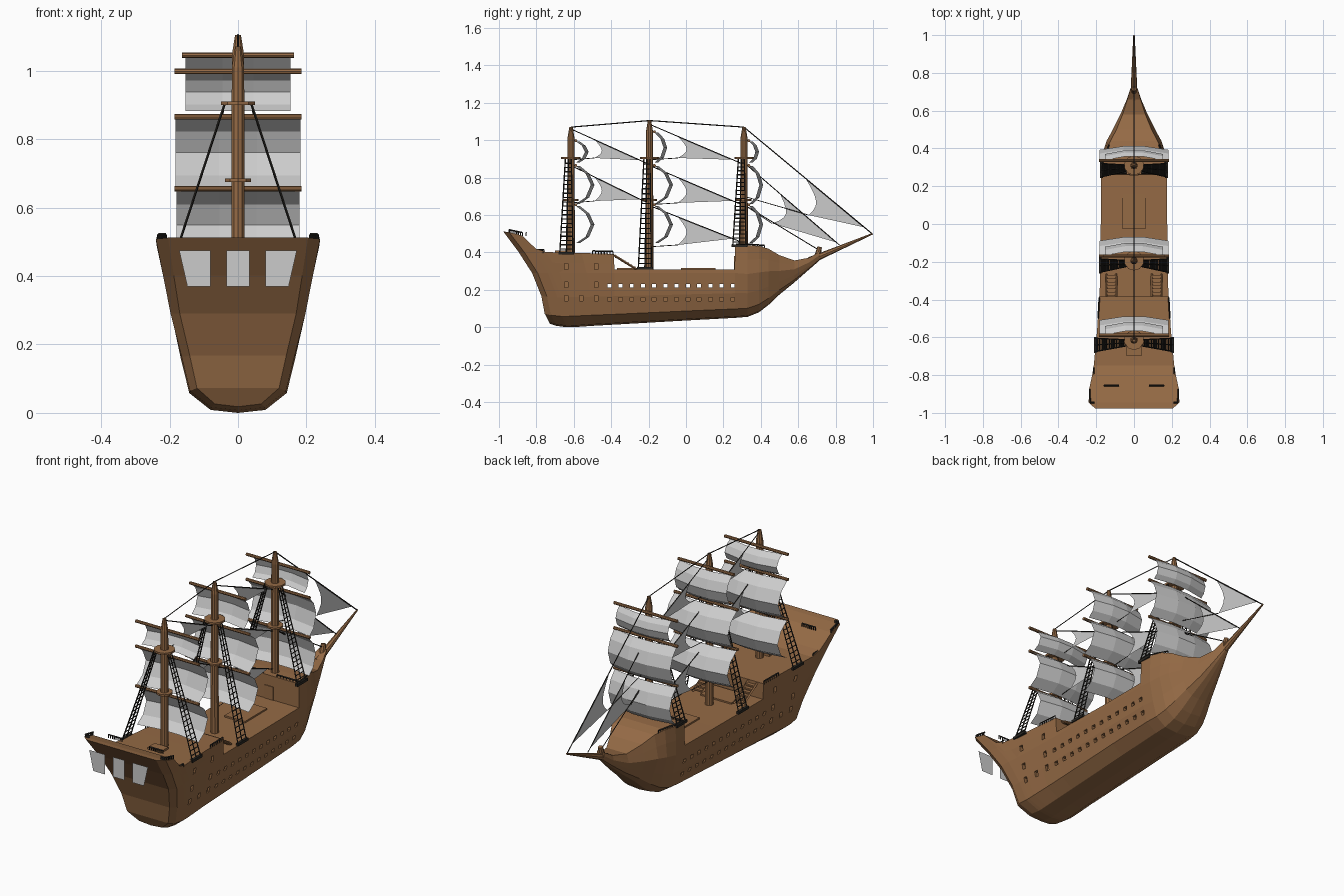
import bpy, bmesh, math
from mathutils import Vector, Matrix

if "Cube" in bpy.data.objects:
    bpy.data.objects.remove(bpy.data.objects["Cube"])


def material(name, rgb):
    m = bpy.data.materials.new(name)
    m.diffuse_color = (*rgb, 1)
    m.use_nodes = True
    m.node_tree.nodes["Principled BSDF"].inputs["Base Color"].default_value = m.diffuse_color
    return m


WOOD = material("wood", (0.30, 0.145, 0.06))
ROPE = material("rope", (0.02, 0.018, 0.015))


def finish(name, bm, mat=None):
    me = bpy.data.meshes.new(name)
    bm.to_mesh(me)
    bm.free()
    ob = bpy.data.objects.new(name, me)
    bpy.context.collection.objects.link(ob)
    if mat:
        me.materials.append(mat)
    return ob


def bar(bm, p, q, r1, r2=None, n=4):
    p, q = Vector(p), Vector(q)
    d = q - p
    m = Matrix.Translation((p + q) / 2) @ d.to_track_quat('Z', 'Y').to_matrix().to_4x4()
    bmesh.ops.create_cone(bm, cap_ends=True, segments=n, radius1=r1,
                          radius2=r1 if r2 is None else r2, depth=d.length, matrix=m)


def box(bm, c, s):
    bmesh.ops.create_cube(bm, size=1, matrix=Matrix.Translation(c) @ Matrix.Diagonal((*s, 1)))


def interp(x, pts):
    for (a, u), (b, v) in zip(pts, pts[1:]):
        if x <= b:
            return u + (v - u) * max(0, (x - a) / (b - a))
    return pts[-1][1]


RAKE = [(0.015, 0.02), (0.07, -0.01), (0.175, -0.03), (0.29, -0.078), (0.41, -0.155), (0.51, -0.232)]

# Hull stations: y, rake, keel z, deck z, half widths low / middle / deck
STATIONS = [
    (-.745, 1, .018, .512, .150, .170, .205), (-.715, 1, .008, .508, .175, .197, .240),
    (-.66, 1, 0, .49, .178, .195, .238), (-.64, 1, 0, .42, .178, .193, .222),
    (-.60, 1, .002, .402, .178, .190, .213), (-.50, .4, .008, .397, .175, .185, .195),
    (-.385, 0, .014, .392, .175, .181, .185), (-.383, 0, .014, .31, .175, .181, .182),
    (0, 0, .036, .308, .175, .176, .176), (.26, 0, .05, .31, .172, .175, .175),
    (.262, 0, .05, .435, .172, .175, .175), (.33, 0, .056, .437, .164, .174, .170),
    (.39, 0, .08, .435, .148, .162, .15),
    (.44, 0, .118, .42, .128, .145, .124), (.50, 0, .175, .385, .1, .112, .093),
    (.58, 0, .24, .357, .066, .072, .060), (.66, 0, .31, .372, .036, .038, .035),
    (.715, 0, .358, .405, .016, .02, .02)]


def section(y, k, zb, zt, wl, wm, wt):
    zr = .29 if y < .3 else zb + .6 * (zt - zb)
    rows = [(w * wl, zb + f * (zr - zb)) for w, f in ((0, 0), (.45, .03), (.8, .2), (.94, .55))]
    rows += [(wm, zr), ((wm + wt) / 2, (zr + zt) / 2), (wt, zt)]
    right = [(x, y + k * interp(z, RAKE), z) for x, z in rows]
    return right[::-1] + [(-x, yy, z) for x, yy, z in right[1:]]


bm = bmesh.new()
rings = [[bm.verts.new(p) for p in section(*s)] for s in STATIONS]
N = len(rings[0])
for a, b in zip(rings, rings[1:]):
    for i in range(N):
        j = (i + 1) % N
        bm.faces.new((a[i], a[j], b[j], b[i]))
for r in (rings[0], rings[-1]):
    for i in range(N // 2 - 1):
        bm.faces.new((r[i], r[i + 1], r[N - 2 - i], r[N - 1 - i]))
    h = N // 2
    bm.faces.new((r[h - 1], r[h], r[h + 1]))
bmesh.ops.recalc_face_normals(bm, faces=bm.faces)
hull = finish("hull", bm, WOOD)

# Gun ports cut into the hull
bm = bmesh.new()
for i in range(12):
    y = -.41 + .06 * i
    box(bm, (0, y, .222), (1, .021, .02))
    for s in (-1, 1):
        box(bm, (s * .25, y, .15), (.22, .021, .02))
for y in (-.64, -.56, -.48):
    for z in (.325, .228, .155):
        if y == -.56 and z > .2:
            continue
        for s in (-1, 1):
            box(bm, (s * .27, y, z), (.24, .02, .03))
cutter = finish("port_cutter", bm)
cutter.hide_render = True
cutter.hide_viewport = True
mod = hull.modifiers.new("ports", 'BOOLEAN')
mod.operation = 'DIFFERENCE'
mod.solver = 'EXACT'
mod.object = cutter

# Bowsprit and bow post
bm = bmesh.new()
bar(bm, (0, .66, .355), (0, .998, .5), .02, .004, 8)
bar(bm, (0, .70, .37), (0, .715, .43), .018, .012, 8)
finish("bowsprit", bm, WOOD)

# Upright stern windows standing off the transom
bm = bmesh.new()
for x0, x1, x2, x3 in ((-.172, -.08, -.08, -.148), (-.033, .033, .033, -.033), (.08, .172, .148, .08)):
    bm.faces.new([bm.verts.new(p) for p in ((x0, -.998, .475), (x3, -.998, .37), (x2, -.998, .37), (x1, -.998, .475))])
finish("stern_windows", bm)

# Deck hatches, stairs and forecastle door
bm = bmesh.new()
box(bm, (0, .065, .311), (.12, .185, .012))
box(bm, (0, -.31, .311), (.18, .12, .012))
box(bm, (0, -.67, .404), (.08, .06, .012))
for s in (-1, 1):
    for i in range(6):
        box(bm, (s * .12, -.37 + .018 * i, .375 - .011 * i), (.05, .02, .008))
    for e in (-.026, .026):
        bar(bm, (s * .12 + e, -.385, .385), (s * .12 + e, -.265, .31), .006)
finish("hatches_and_stairs", bm, WOOD)
bm = bmesh.new()
box(bm, (0, .26, .345), (.05, .006, .07))
finish("forecastle_door", bm, WOOD)

# Masts: y, foot z, top z, top yard z, top yard half width, shroud foot half width, sail depth
MASTS = [("mizzen", -.615, .37, 1.07, .998, .185, .205, 1), ("main", -.195, .29, 1.105, 1.045, .163, .178, 1),
         ("fore", .31, .41, 1.07, .998, .185, .172, .7)]
PROFILE = [(0, 0), (.2, .05), (.5, .078), (.83, .05), (1, 0)]


def sail(bm, y, ztop, zbot, w, depth):
    grid = []
    for t, d in PROFILE:
        grid.append([bm.verts.new((u * w, y + depth * d + .028 * (1 - abs(u)), ztop + t * (zbot - ztop)))
                     for u in (-1, -.3, .3, 1)])
    for a, b in zip(grid, grid[1:]):
        for i in range(3):
            bm.faces.new((a[i], a[i + 1], b[i + 1], b[i]))


for name, y, z0, z1, zy, wy, ws, depth in MASTS:
    bm = bmesh.new()
    bar(bm, (0, y, z0), (0, y, z1 - .06), .021, .019, 10)
    bar(bm, (0, y, z1 - .06), (0, y, z1), .019, .009, 10)
    for z, r in ((.905, .052), (.68, .04)):
        bar(bm, (0, y, z - .005), (0, y, z + .005), r, r, 10)
    finish(name + "_mast", bm, WOOD)

    bm = bmesh.new()
    for z, w in ((.655, .186), (.865, .186), (zy, wy)):
        bar(bm, (-w, y + .026, z), (w, y + .026, z), .008, .008, 8)
    finish(name + "_yards", bm, WOOD)

    bm = bmesh.new()
    sail(bm, y + .028, zy - .005, .882, .153, .6 * depth)
    sail(bm, y + .028, .862, .66, .183, depth)
    sail(bm, y + .028, .648, .45, .18, depth)
    finish(name + "_square_sails", bm)

    # Rope ladders from the deck edge to the upper platform
    bm = bmesh.new()
    zf = z0 + .025
    for s in (-1, 1):
        foot = [Vector((s * ws, y + d, zf)) for d in (-.06, -.025, .01)]
        head = [Vector((s * .04, y + d, .90)) for d in (-.03, -.014, .002)]
        for f, h in zip(foot, head):
            bar(bm, f, h, .0035)
        for i in range(1, 22):
            t = i / 22
            bar(bm, foot[0].lerp(head[0], t), foot[2].lerp(head[2], t), .003)
        box(bm, (s * ws, y - .025, zf), (.014, .085, .014))
    finish(name + "_shrouds", bm, ROPE)


# Stays and triangular sails on the centre line, given as (y, z)
def stay_sail(bm, a, b, c):
    a, b, c = (Vector((0, *p)) for p in (a, b, c))
    edge = []
    for i in range(7):
        t = i / 6
        p = a.lerp(b, t)
        edge.append(p + (c - p) * (.16 * 4 * t * (1 - t)))
    bm.faces.new([bm.verts.new(p) for p in edge + [c]])


sails, ropes = bmesh.new(), bmesh.new()


def stay(p, q, r=.0025):
    bar(ropes, (0, *p), (0, *q), r)


for p, q in zip(MASTS, MASTS[1:] + [None]):
    stay((p[1], p[3]), (q[1], q[3]) if q else (.995, .5), .003)
for a, b, tiers in ((-.615, -.195, ((1.06, .87), (.865, .66))),
                    (-.195, .31, ((1.085, .87), (.865, .65), (.65, .45)))):
    for zt, zb in tiers:
        at = lambda t: (a + (b - a) * t, zt + (zb - zt) * t)
        low = (a + (b - a) * .3, zb + .035 if zb > .8 else zb + .015 if zb > .5 else zb - .01)
        stay((a, zt), (b, zb))
        stay((a, low[1] - .01), low, .002)
        stay_sail(sails, at(.3), low, at(.88))
for p, q, t0, low, t1 in (((.31, 1.07), (.995, .5), .48, (.655, .60), .94),
                          ((.31, .88), (.82, .44), .38, (.46, .555), .97)):
    at = lambda t: (p[0] + (q[0] - p[0]) * t, p[1] + (q[1] - p[1]) * t)
    stay(p, q)
    stay((.31, low[1] + .1), low, .002)
    stay_sail(sails, at(t0), low, at(t1))
stay((.31, .655), (.715, .41))
finish("stay_sails", sails)
finish("stays", ropes, ROPE)

# Short deck railings
bm = bmesh.new()


def rail(p, q):
    for s in (-1, 1):
        a, b = (Vector((s * v[0], v[1], v[2])) for v in (p, q))
        up = Vector((0, 0, .013))
        bar(bm, a + up, b + up, .004)
        for i in range(8):
            c = a.lerp(b, i / 7)
            bar(bm, c - up * .3, c + up, .003)


rail((.232, -.945, .508), (.235, -.875, .493))
rail((.21, -.945, .508), (.232, -.945, .508))
rail((.08, -.855, .492), (.16, -.855, .492))
rail((.212, -.82, .402), (.212, -.76, .402))
rail((.19, -.50, .395), (.184, -.39, .392))
rail((.17, .27, .432), (.165, .33, .432))
rail((.165, .33, .432), (.132, .42, .424))
rail((.04, .27, .432), (.17, .27, .432))
finish("deck_railings", bm, ROPE)
